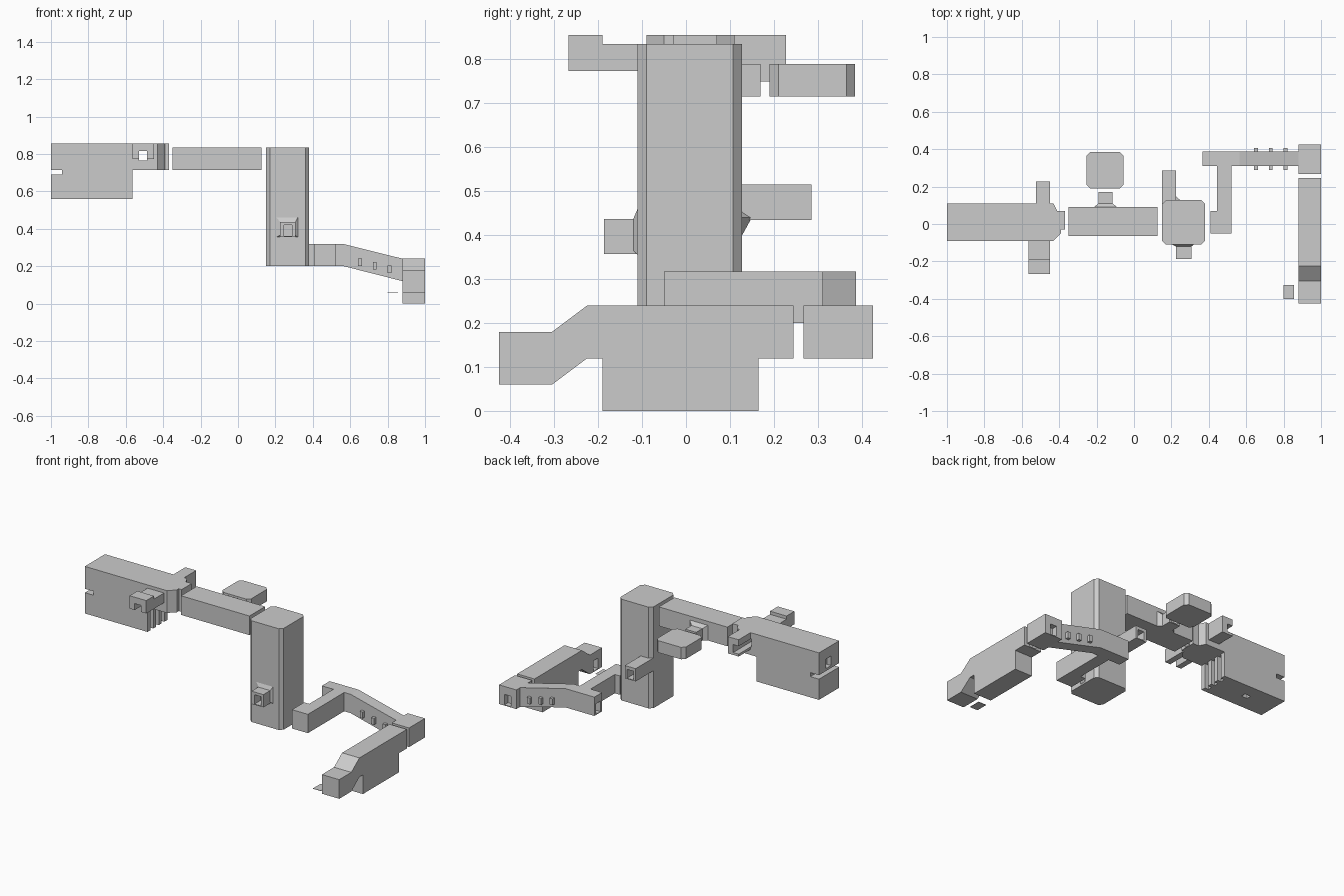
import bpy, bmesh

if "Cube" in bpy.data.objects:
    bpy.data.objects.remove(bpy.data.objects["Cube"])

mat = bpy.data.materials.new("plain grey")
mat.diffuse_color = (0.6, 0.6, 0.6, 1)
mat.use_nodes = True
mat.node_tree.nodes["Principled BSDF"].inputs["Base Color"].default_value = mat.diffuse_color


def finish(name, bm):
    bmesh.ops.recalc_face_normals(bm, faces=bm.faces)
    me = bpy.data.meshes.new(name)
    bm.to_mesh(me)
    bm.free()
    me.materials.append(mat)
    ob = bpy.data.objects.new(name, me)
    bpy.context.collection.objects.link(ob)
    return ob


def loft(name, a, b):
    """Solid between two matching rings of 3D points."""
    bm = bmesh.new()
    va, vb = [bm.verts.new(p) for p in a], [bm.verts.new(p) for p in b]
    n = len(a)
    bm.faces.new(va)
    bm.faces.new(vb)
    for i in range(n):
        j = (i + 1) % n
        bm.faces.new((va[i], va[j], vb[j], vb[i]))
    return finish(name, bm)


def prism(name, pts, axis, lo, hi):
    """Extrude a 2D outline along the x, y or z axis."""
    put = {'x': lambda p, t: (t, p[0], p[1]),
           'y': lambda p, t: (p[0], t, p[1]),
           'z': lambda p, t: (p[0], p[1], t)}[axis]
    return loft(name, [put(p, lo) for p in pts], [put(p, hi) for p in pts])


def rect(x0, x1, y0, y1, c=0):
    if not c:
        return [(x0, y0), (x1, y0), (x1, y1), (x0, y1)]
    return [(x0 + c, y0), (x1 - c, y0), (x1, y0 + c), (x1, y1 - c),
            (x1 - c, y1), (x0 + c, y1), (x0, y1 - c), (x0, y0 + c)]


def box(name, x0, x1, y0, y1, z0, z1, c=0):
    return prism(name, rect(x0, x1, y0, y1, c), 'z', z0, z1)


def flare(name, y0, y1, r0, r1):
    """Tapered collar along y between two xz rectangles."""
    return loft(name, [(x, y0, z) for x, z in rect(*r0)],
                [(x, y1, z) for x, z in rect(*r1)])


def cut(ob, *boxes):
    """Cut box-shaped openings (x0, x1, y0, y1, z0, z1) out of a part."""
    for b in boxes:
        cutter = box("cutter", *b)
        cutter.hide_render = True
        mod = ob.modifiers.new("opening", 'BOOLEAN')
        mod.operation, mod.solver, mod.object = 'DIFFERENCE', 'EXACT', cutter
        bpy.context.view_layer.objects.active = ob
        bpy.ops.object.modifier_apply(modifier=mod.name)
        bpy.data.objects.remove(cutter)


# Large hall: upper storey with tapered end, and a deep lower pit
upper = prism("hall_upper", [(-1, -.09), (-.43, -.09), (-.39, -.05), (-.39, -.03),
                             (-.37, -.03), (-.37, .07), (-.41, .07), (-.43, .11),
                             (-1, .11)], 'z', .715, .855)
door = (-.53, -.487, -.3, .3, .765, .815)
cut(upper, door, (-1.1, -.97, -.01, .04, .73, .79), (-.4, -.3, 0, .04, .72, .78))

# Pit outline has a ribbed right wall
pit = [(-1, -.09), (-.565, -.09)]
ribs = 3
for i in range(ribs):
    y = -.06 + i * .055
    pit += [(-.565, y), (-.59, y), (-.59, y + .027), (-.565, y + .027)]
pit += [(-.565, .11), (-1, .11)]
lower = prism("hall_pit", pit, 'z', .56, .715)
cut(lower, (-1.1, -.94, -.2, .2, .69, .72), (-.82, -.78, .0, .03, .5, .6))

# Hall side alcoves
for part in (box("hall_front_passage", -.565, -.45, -.19, -.09, .774, .835),
             box("hall_front_alcove", -.565, -.45, -.267, -.19, .774, .855),
             box("hall_back_alcove", -.525, -.45, .11, .228, .75, .855)):
    cut(part, door)

# Upper corridor with a doorway to a small chamfered chamber
corridor = box("upper_corridor", -.35, .125, -.065, .09, .715, .835)
cut(corridor, (-.4, -.32, 0, .04, .72, .78), (.1, .2, 0, .04, .72, .78))
flare("corridor_collar", .09, .11, (-.215, -.09, .715, .81), (-.19, -.115, .715, .79))
stub = box("corridor_stub", -.19, -.115, .09, .17, .715, .79)
cut(stub, (-.174, -.131, .14, .2, .72, .775))
chamber = box("small_chamber", -.255, -.055, .19, .385, .715, .79, .02)
cut(chamber, (-.174, -.131, .15, .22, .72, .775))

# Tower with alcoves front and back
tower = box("tower", .15, .38, -.11, .127, .2, .835, .02)
cut(tower, (.1, .18, 0, .04, .72, .78), (.35, .45, -.01, .03, .21, .27))
flare("tower_front_collar", -.11, -.12, (.205, .32, .355, .46), (.225, .307, .365, .437))
alcove = box("tower_front_alcove", .225, .307, -.187, -.11, .357, .437)
cut(alcove, (.246, .289, -.25, -.13, .362, .42))
back = box("tower_back_alcove", .15, .225, .1, .285, .435, .515)
cut(back, (.166, .209, .2, .35, .44, .495))
loft("tower_back_collar", [(.215, .125, .395), (.25, .125, .44), (.215, .125, .46)],
     [(.215, .147, .435), (.225, .147, .44), (.215, .147, .445)])

# Lower L-shaped corridor with a ramp
box("lower_corridor_entry", .41, .455, -.05, .07, .2, .318)
box("lower_corridor", .445, .52, -.05, .32, .2, .318)
ramp = prism("ramp_corridor", [(.365, .2), (.565, .2), (.88, .12), (.88, .24),
                               (.565, .318), (.365, .318)], 'y', .31, .387)
cut(ramp, (.3, .4, .327, .37, .205, .27))
for i in range(3):
    x, z = .652 + i * .079, .22 - i * .0185
    box("ramp_window", x - .01, x + .01, .29, .406, z - .02, z + .02)

# Corner room
corner = box("corner_room", .88, 1, .267, .425, .12, .24)
cut(corner, (.918, .962, .39, .5, .125, .19), (.918, .962, .2, .29, .125, .19))

# Long room with sunken middle and stepped-down end
long_room = prism("long_room", [(.245, .24), (-.225, .24), (-.305, .18), (-.425, .18),
                                (-.425, .06), (-.305, .06), (-.225, .12), (-.19, .12),
                                (-.19, 0), (.165, 0), (.165, .12), (.245, .12)],
                  'x', .88, 1)
cut(long_room, (.84, .91, -.385, -.34, .065, .13), (.918, .962, .22, .3, .125, .19))

# Loose floor slab outside the long room door
box("floor_slab", .80, .855, -.4, -.325, .06, .062)
